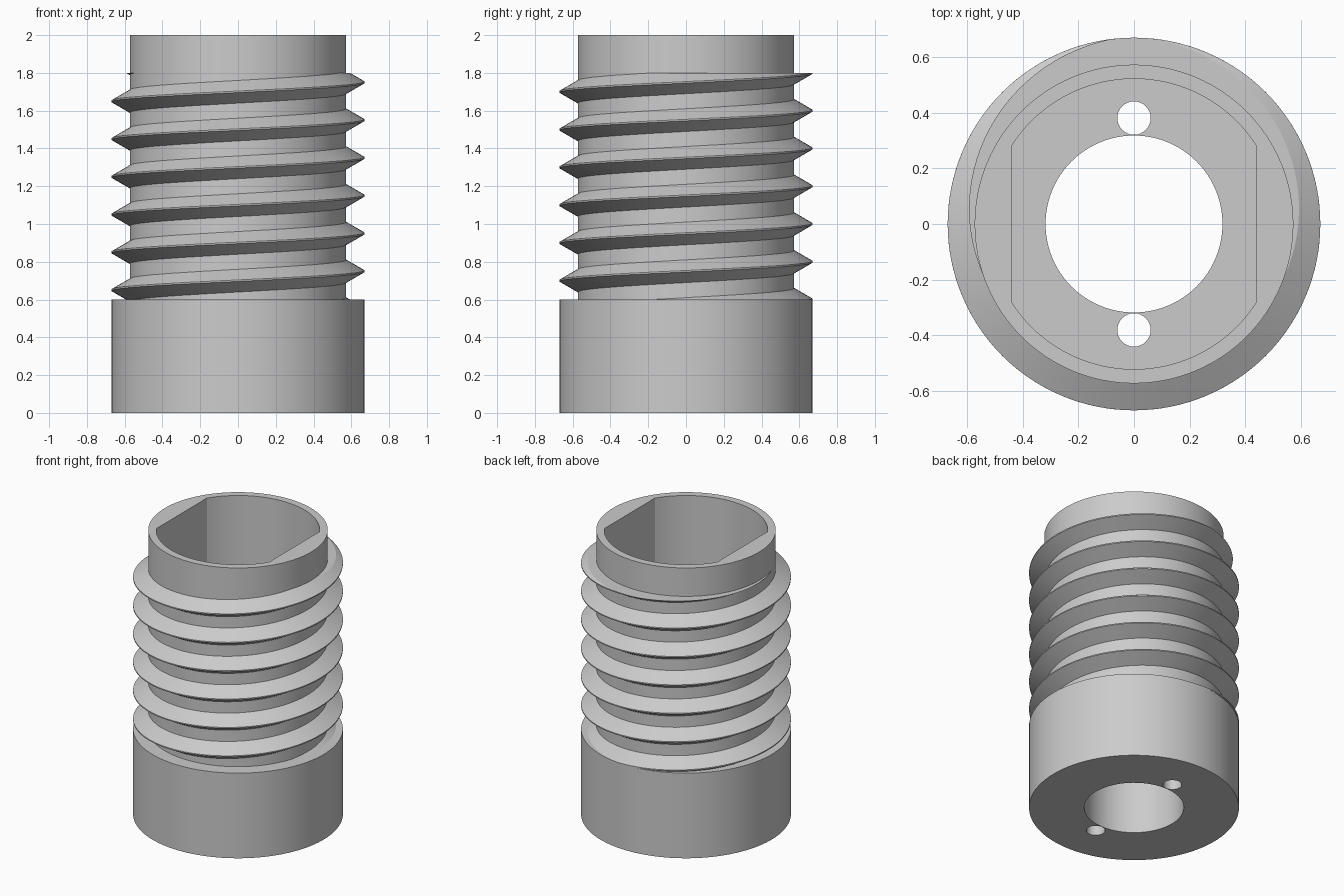
import bpy, bmesh
from math import pi, cos, sin, acos, radians

cube = bpy.data.objects.get("Cube")
if cube:
    bpy.data.objects.remove(cube, do_unlink=True)

grey = bpy.data.materials.new("plain grey")
grey.use_nodes = True
colour = (0.6, 0.6, 0.6, 1)
grey.diffuse_color = colour
grey.node_tree.nodes["Principled BSDF"].inputs["Base Color"].default_value = colour

BASE_TOP, THREAD_TOP, TOP = 0.6, 1.8, 2.0
OUTER, NECK, CAVITY, FLAT, BORE = 0.67, 0.573, 0.522, 0.44, 0.318
FLOOR = 0.5
PITCH = 0.2


def finish(bm, name):
    bmesh.ops.recalc_face_normals(bm, faces=bm.faces)
    mesh = bpy.data.meshes.new(name)
    bm.to_mesh(mesh)
    bm.free()
    mesh.materials.append(grey)
    obj = bpy.data.objects.new(name, mesh)
    bpy.context.collection.objects.link(obj)
    return obj


def arc(radius, start, end, steps, y=0):
    angles = [start + (end - start) * i / steps for i in range(steps + 1)]
    return [(radius * cos(a), y + radius * sin(a)) for a in angles]


def circle(radius, steps, y=0):
    return arc(radius, 0, 2 * pi, steps, y)[:-1]


def prism(name, outline, z0, z1):
    bm = bmesh.new()
    face = bm.faces.new([bm.verts.new((x, y, z0)) for x, y in outline])
    grown = bmesh.ops.extrude_face_region(bm, geom=[face], use_keep_orig=True)
    top = [v for v in grown["geom"] if isinstance(v, bmesh.types.BMVert)]
    bmesh.ops.translate(bm, verts=top, vec=(0, 0, z1 - z0))
    return finish(bm, name)


def smooth(obj):
    bpy.ops.object.select_all(action="DESELECT")
    obj.select_set(True)
    bpy.context.view_layer.objects.active = obj
    bpy.ops.object.shade_smooth_by_angle(angle=radians(25))


def lathe(name, profile, steps):
    # Closed solid turned from (radius, height) points, with flat end caps
    bm = bmesh.new()
    rings = [[bm.verts.new((x, y, z)) for x, y in circle(r, steps)] for r, z in profile]
    for low, high in zip(rings, rings[1:]):
        for i in range(steps):
            j = (i + 1) % steps
            bm.faces.new((low[i], low[j], high[j], high[i]))
    bm.faces.new(rings[0])
    bm.faces.new(rings[-1])
    return finish(bm, name)


# Body: wide base with a narrower neck
body = lathe("body", [(OUTER, 0), (OUTER, BASE_TOP), (NECK, BASE_TOP), (NECK, TOP)], 128)

# Cavity with two flat sides, central bore and two pin holes
corner = acos(FLAT / CAVITY)
outline = arc(CAVITY, corner, pi - corner, 48) + arc(CAVITY, pi + corner, 2 * pi - corner, 48)
cutters = [
    prism("cavity_cutter", outline, FLOOR, TOP + 0.1),
    prism("bore_cutter", circle(BORE, 96), -0.1, FLOOR + 0.1),
    prism("back_pin_cutter", circle(0.06, 32, 0.381), -0.1, FLOOR + 0.1),
    prism("front_pin_cutter", circle(0.06, 32, -0.381), -0.1, FLOOR + 0.1),
]
bpy.context.view_layer.objects.active = body
for cutter in cutters:
    cutter.hide_render = True
    cut = body.modifiers.new(cutter.name, "BOOLEAN")
    cut.operation = "DIFFERENCE"
    cut.solver = "EXACT"
    cut.object = cutter
    bpy.ops.object.modifier_apply(modifier=cut.name)
    bpy.data.objects.remove(cutter, do_unlink=True)
smooth(body)

# Screw thread: a ridge swept along a helix, trimmed flat at both ends
ridge = [(NECK - 0.01, -0.066), (OUTER, -0.004), (OUTER, 0.004), (NECK - 0.01, 0.066)]
steps_per_turn, turns = 96, 7
bm = bmesh.new()
sections = []
for i in range(steps_per_turn * turns + 1):
    turn = i / steps_per_turn - 0.5
    a = pi / 2 + 2 * pi * turn
    z = BASE_TOP + PITCH * turn
    sections.append([bm.verts.new((r * cos(a), r * sin(a), z + h)) for r, h in ridge])
for s, t in zip(sections, sections[1:]):
    for k in range(4):
        m = (k + 1) % 4
        bm.faces.new((s[k], s[m], t[m], t[k]))
bm.faces.new(sections[0])
bm.faces.new(sections[-1])
for height, side in ((BASE_TOP, -1), (THREAD_TOP, 1)):
    geom = bm.verts[:] + bm.edges[:] + bm.faces[:]
    trimmed = bmesh.ops.bisect_plane(bm, geom=geom, plane_co=(0, 0, height),
                                     plane_no=(0, 0, side), clear_outer=True)
    rim = [e for e in trimmed["geom_cut"] if isinstance(e, bmesh.types.BMEdge)]
    bmesh.ops.triangle_fill(bm, edges=rim, use_beauty=True)
smooth(finish(bm, "screw_thread"))
